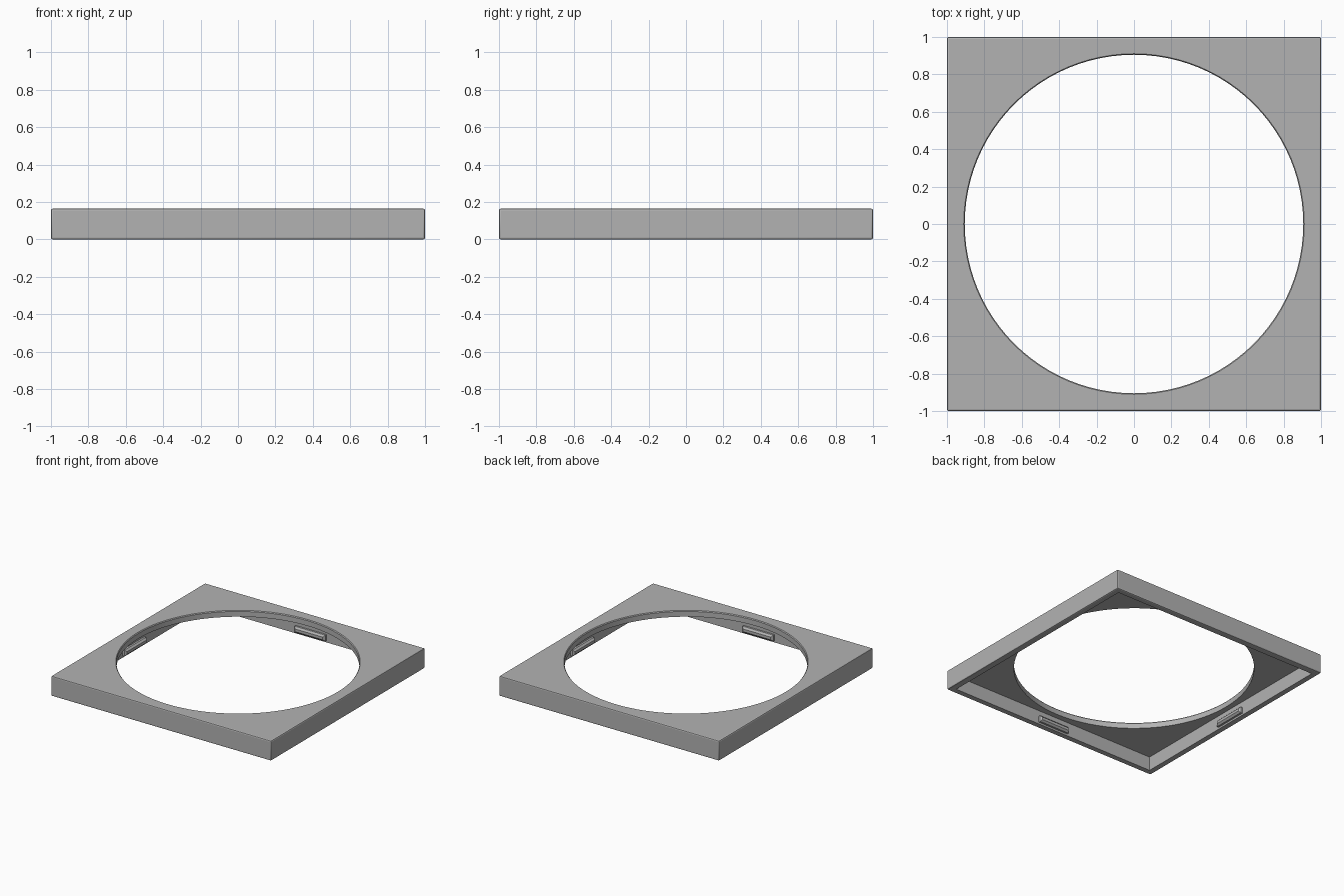
import bpy, bmesh
from math import pi
from mathutils import Matrix, Vector

if "Cube" in bpy.data.objects:
    bpy.data.objects.remove(bpy.data.objects["Cube"], do_unlink=True)

HEIGHT = 0.165
WALL = 0.05
PLATE = 0.05
HOLE = 0.905
EDGE = 0.01
INNER = 1 - WALL

grey = bpy.data.materials.new("grey plastic")
grey.use_nodes = True
grey.diffuse_color = (0.45, 0.45, 0.45, 1)
grey.node_tree.nodes["Principled BSDF"].inputs["Base Color"].default_value = grey.diffuse_color


def add_object(name, bm):
    mesh = bpy.data.meshes.new(name)
    bmesh.ops.recalc_face_normals(bm, faces=bm.faces)
    bm.to_mesh(mesh)
    bm.free()
    mesh.materials.append(grey)
    obj = bpy.data.objects.new(name, mesh)
    bpy.context.collection.objects.link(obj)
    return obj


def box(low, high):
    bm = bmesh.new()
    low, high = Vector(low), Vector(high)
    bmesh.ops.create_cube(bm, size=1)
    bmesh.ops.scale(bm, vec=high - low, verts=bm.verts)
    bmesh.ops.translate(bm, vec=(low + high) / 2, verts=bm.verts)
    return bm


def drum(r_low, r_high, z_low, z_high):
    bm = bmesh.new()
    place = Matrix.Translation((0, 0, (z_low + z_high) / 2))
    bmesh.ops.create_cone(bm, cap_ends=True, segments=96, radius1=r_low,
                          radius2=r_high, depth=z_high - z_low, matrix=place)
    return bm


# Square shell with softened outer edges
bm = box((-1, -1, 0), (1, 1, HEIGHT))
bmesh.ops.bevel(bm, geom=bm.edges[:], offset=EDGE, segments=2,
                profile=0.5, affect='EDGES')
frame = add_object("frame", bm)

# Hollow underside, round opening and its chamfered rim
cutters = [
    add_object("hollow_cutter", box((-INNER, -INNER, -0.1), (INNER, INNER, HEIGHT - PLATE))),
    add_object("opening_cutter", drum(HOLE, HOLE, -0.2, 0.4)),
    add_object("rim_cutter", drum(HOLE - EDGE, HOLE + EDGE, HEIGHT - 2 * EDGE, HEIGHT + EDGE * 0.6)),
]
for cutter in cutters:
    cutter.hide_render = True
    mod = frame.modifiers.new(cutter.name, 'BOOLEAN')
    mod.operation = 'DIFFERENCE'
    mod.solver = 'EXACT'
    mod.object = cutter

bpy.context.view_layer.update()
graph = bpy.context.evaluated_depsgraph_get()
cut_mesh = bpy.data.meshes.new_from_object(frame.evaluated_get(graph))
frame.modifiers.clear()
frame.data = cut_mesh
for cutter in cutters:
    bpy.data.objects.remove(cutter, do_unlink=True)

# Snap ridges on the middle of each inner wall
for i, side in enumerate(("back", "left", "front", "right")):
    bm = box((-0.14, INNER - 0.03, 0.015), (0.14, INNER + 0.01, 0.065))
    inward = [e for e in bm.edges if all(v.co.y < INNER for v in e.verts)]
    bmesh.ops.bevel(bm, geom=inward, offset=0.014, segments=1, affect='EDGES')
    bmesh.ops.rotate(bm, matrix=Matrix.Rotation(-i * pi / 2, 3, 'Z'), verts=bm.verts)
    add_object(side + "_snap_ridge", bm)

# Smooth the round opening while keeping edges crisp
bpy.ops.object.select_all(action='DESELECT')
frame.select_set(True)
bpy.context.view_layer.objects.active = frame
bpy.ops.object.shade_smooth_by_angle(angle=pi / 9)
